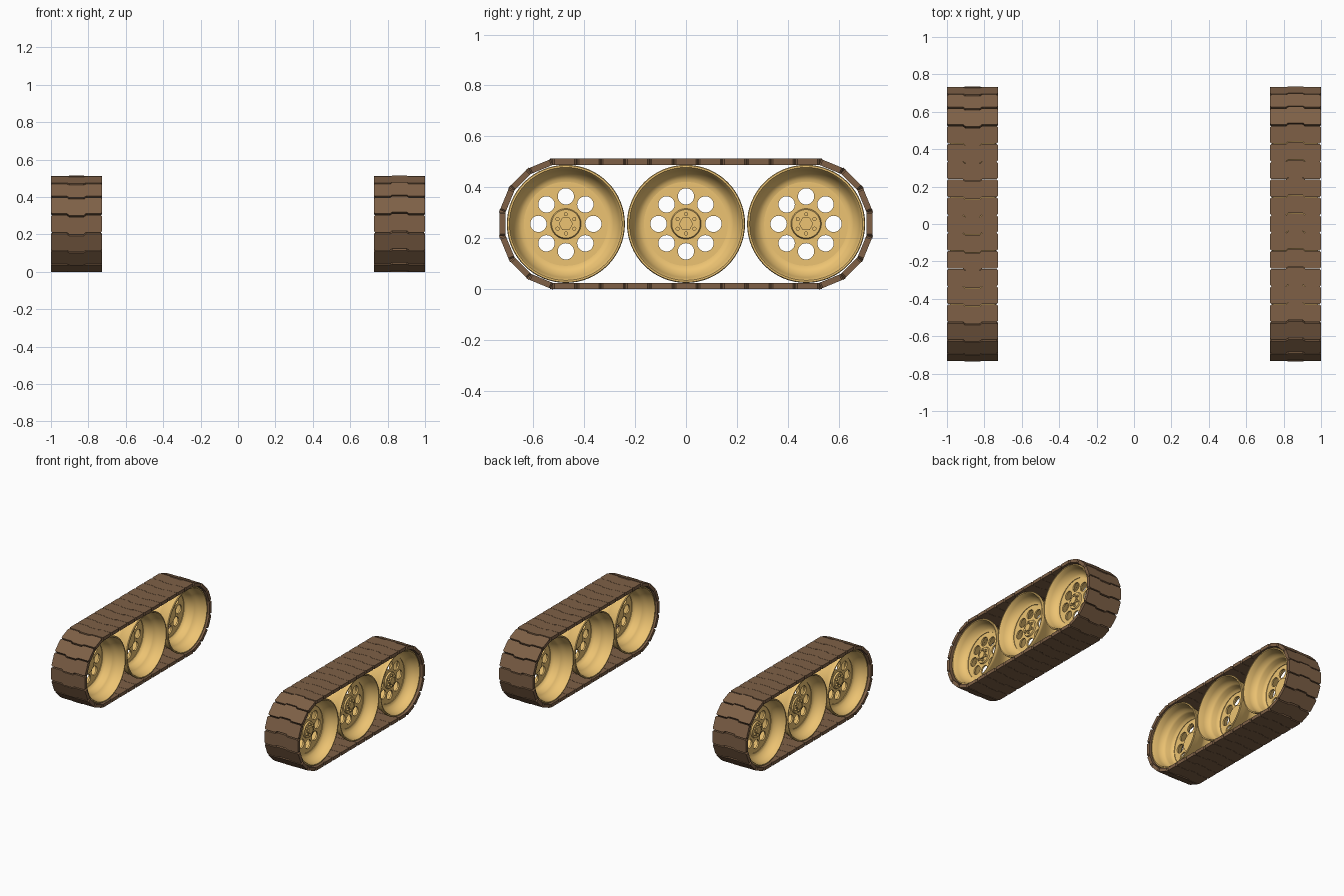
import bpy, bmesh, math
from mathutils import Matrix, Vector

if "Cube" in bpy.data.objects:
    bpy.data.objects.remove(bpy.data.objects["Cube"])

CX, CZ = 0.8635, 0.256          # track centre
PITCH, APO, END = 0.0954, 0.244, 0.477
DISC = 0.892                    # x of the wheel disc


def material(name, col):
    m = bpy.data.materials.new(name)
    m.diffuse_color = (*col, 1)
    m.use_nodes = True
    m.node_tree.nodes["Principled BSDF"].inputs["Base Color"].default_value = m.diffuse_color
    return m


BROWN = material("track_brown", (0.21, 0.118, 0.062))
TAN = material("wheel_tan", (0.85, 0.55, 0.17))


def add(name, bm, mat, smooth=True):
    bmesh.ops.recalc_face_normals(bm, faces=bm.faces)
    me = bpy.data.meshes.new(name)
    bm.to_mesh(me)
    bm.free()
    me.materials.append(mat)
    ob = bpy.data.objects.new(name, me)
    bpy.context.collection.objects.link(ob)
    if smooth:
        bpy.ops.object.select_all(action='DESELECT')
        ob.select_set(True)
        bpy.context.view_layer.objects.active = ob
        bpy.ops.object.shade_smooth_by_angle(angle=math.radians(40))
    return ob


def lathe(bm, profile, n=64):
    """Closed (x, r) profile spun round the x axis."""
    rings = [[bm.verts.new((x, r * math.cos(t), r * math.sin(t))) for x, r in profile]
             for t in (2 * math.pi * i / n for i in range(n))]
    k = len(profile)
    for i in range(n):
        a, b = rings[i], rings[(i + 1) % n]
        for j in range(k):
            bm.faces.new((a[j], a[(j + 1) % k], b[(j + 1) % k], b[j]))


def cylinder(bm, r, x0, x1, y=0, z=0, n=32, r2=None):
    m = Matrix.Translation(((x0 + x1) / 2, y, z)) @ Matrix.Rotation(math.pi / 2, 4, 'Y')
    bmesh.ops.create_cone(bm, cap_ends=True, segments=n, radius1=r,
                          radius2=r if r2 is None else r2, depth=x1 - x0, matrix=m)


# Track: interlocking links laid along a stadium path
w, h, c = 0.1365, 0.0468, 0.007
outline = [(-w, h - c), (-w + c, h), (-0.05, h), (-0.038, h + 0.010), (0.038, h + 0.010),
           (0.05, h), (w - c, h), (w, h - c), (w, c - h), (w - c, -h), (0.051, -h),
           (0.039, 0.010 - h), (-0.039, 0.010 - h), (-0.051, -h), (c - w, -h), (-w, c - h)]


def link(bm, y, z, a):
    n = Vector((0, math.cos(a), math.sin(a)))
    t = Vector((0, math.sin(a), -math.cos(a)))
    o = Vector((CX, y, CZ + z))
    lo, hi = [[bm.verts.new(o + Vector((u, 0, 0)) + t * v + n * s) for u, v in outline]
              for s in (-0.012, 0.012)]
    bm.faces.new(hi)
    bm.faces.new(lo[::-1])
    for i in range(len(lo)):
        j = (i + 1) % len(lo)
        bm.faces.new((lo[i], lo[j], hi[j], hi[i]))


bm = bmesh.new()
for i in range(11):
    y = (i - 5) * PITCH
    link(bm, y, APO, math.pi / 2)
    link(bm, y, -APO, -math.pi / 2)
for k in range(-3, 4):
    a = k * math.pi / 8
    link(bm, END + APO * math.cos(a), APO * math.sin(a), a)
    link(bm, -END - APO * math.cos(a), APO * math.sin(a), math.pi - a)
track = add("right_track", bm, BROWN, smooth=False)

# Wheel rim: dished shell, shallower outside and deep inside
bm = bmesh.new()
lathe(bm, [(0.978, 0.232), (0.984, 0.229), (0.984, 0.222), (0.976, 0.217), (0.950, 0.211),
           (0.930, 0.202), (0.912, 0.188), (0.904, 0.176), (0.902, 0.165), (0.882, 0.165),
           (0.876, 0.174), (0.860, 0.182), (0.830, 0.187), (0.818, 0.194), (0.808, 0.205),
           (0.780, 0.212), (0.750, 0.217), (0.738, 0.222), (0.738, 0.229), (0.743, 0.232),
           (0.760, 0.229), (0.780, 0.222), (0.815, 0.216), (0.830, 0.204), (0.850, 0.199),
           (0.885, 0.202), (0.915, 0.212), (0.945, 0.221), (0.962, 0.230)])
rim = add("wheel_rim", bm, TAN)

# Wheel disc: filled flat curve with eight round holes
cu = bpy.data.curves.new("disc_curve", 'CURVE')
cu.dimensions, cu.fill_mode, cu.extrude = '2D', 'BOTH', 0.006


def ring(x, y, r, n):
    s = cu.splines.new('POLY')
    s.points.add(n - 1)
    for i, p in enumerate(s.points):
        t = 2 * math.pi * i / n
        p.co = (x + r * math.cos(t), y + r * math.sin(t), 0, 1)
    s.use_cyclic_u = True


ring(0, 0, 0.167, 64)
for i in range(8):
    t = i * math.pi / 4
    ring(0.108 * math.cos(t), 0.108 * math.sin(t), 0.032, 28)
tmp = bpy.data.objects.new("disc_curve", cu)
bpy.context.collection.objects.link(tmp)
me = bpy.data.meshes.new_from_object(tmp.evaluated_get(bpy.context.evaluated_depsgraph_get()))
bpy.data.objects.remove(tmp)
bm = bmesh.new()
bm.from_mesh(me)
bmesh.ops.remove_doubles(bm, verts=bm.verts, dist=1e-5)
bm.transform(Matrix.Translation((DISC, 0, 0)) @ Matrix.Rotation(math.pi / 2, 4, 'Y'))
disc = add("wheel_disc", bm, TAN)

# Hub with hexagonal cap and six bolts
bm = bmesh.new()
cylinder(bm, 0.067, DISC - 0.012, DISC + 0.016, n=48, r2=0.056)
cylinder(bm, 0.028, DISC + 0.010, DISC + 0.030, n=6)
for i in range(6):
    t = i * math.pi / 3 + math.pi / 6
    cylinder(bm, 0.008, DISC + 0.010, DISC + 0.028, 0.038 * math.cos(t), 0.038 * math.sin(t), n=12)
hub = add("wheel_hub", bm, TAN)

# Three wheels on the right, then everything turned half round for the left
right = [track]
for part in (rim, disc, hub):
    for y in (-0.472, 0, 0.472):
        ob = part if y == 0 else part.copy()
        if y:
            bpy.context.collection.objects.link(ob)
        ob.location = (0, y, CZ)
        right.append(ob)
for ob in right:
    left = ob.copy()
    left.name = "left_" + ob.name.replace("right_", "")
    left.location = (0, -ob.location.y, ob.location.z)
    left.rotation_euler = (0, 0, math.pi)
    bpy.context.collection.objects.link(left)
